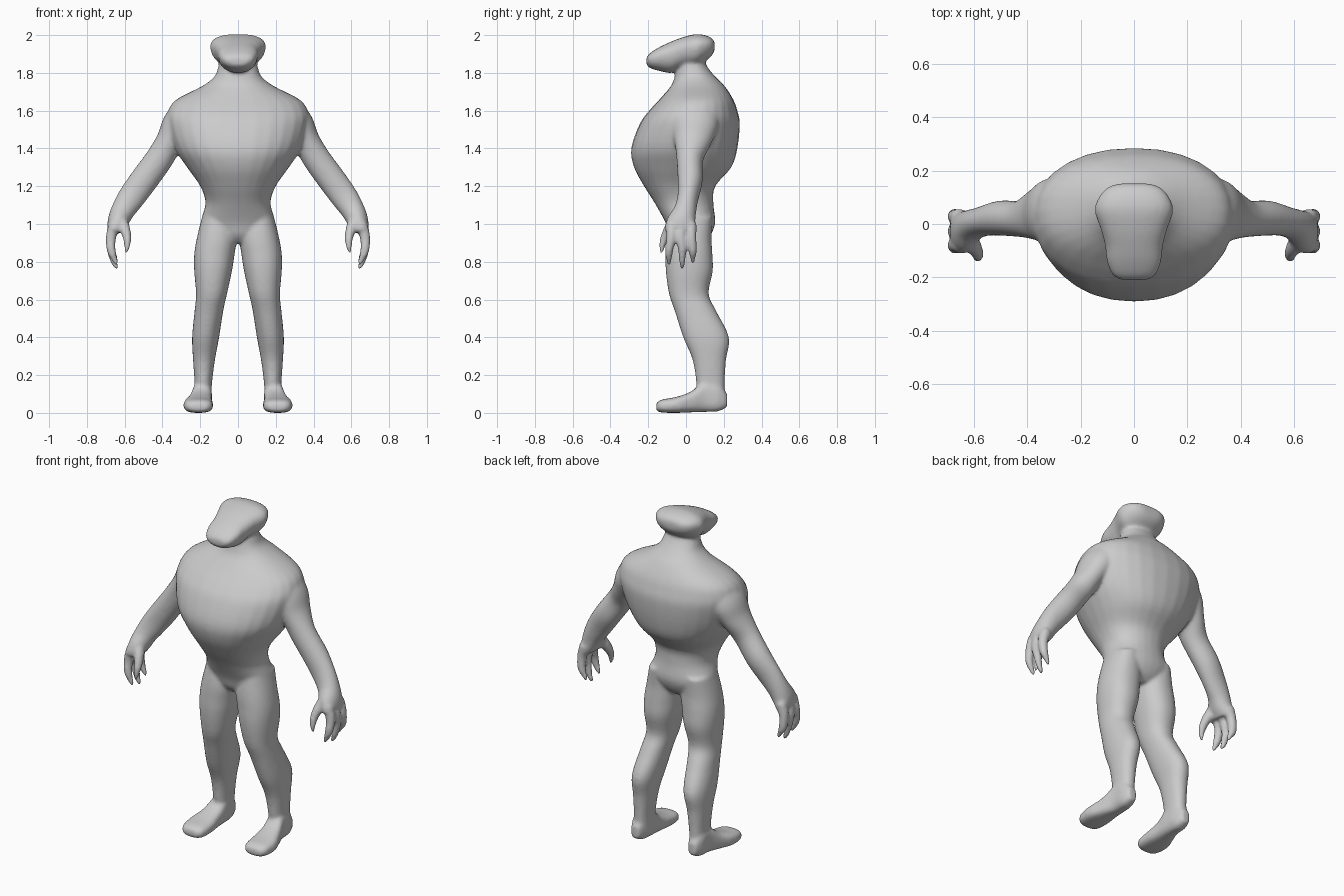
import bpy, bmesh, math
from mathutils import Vector

if "Cube" in bpy.data.objects:
    bpy.data.objects.remove(bpy.data.objects["Cube"])

N = 28
bm = bmesh.new()


def catmull(rows, steps=4):
    """Smoothly interpolate a list of number tuples."""
    out = []
    for i in range(len(rows) - 1):
        a, b, c, d = (rows[max(i - 1, 0)], rows[i], rows[i + 1], rows[min(i + 2, len(rows) - 1)])
        for s in range(steps):
            t = s / steps
            out.append([0.5 * (2 * q + (r - p) * t + (2 * p - 5 * q + 4 * r - w) * t * t
                               + (3 * q - p - 3 * r + w) * t ** 3)
                        for p, q, r, w in zip(a, b, c, d)])
    out.append(list(rows[-1]))
    return out


def skin(rings):
    """Closed tube through rings given as (centre, axis u, axis v, power, taper)."""
    loops = []
    for c, u, v, power, taper in rings:
        loop = []
        for k in range(N):
            a = 2 * math.pi * k / N
            ca, sa = math.cos(a), math.sin(a)
            p = math.copysign(abs(ca) ** (2 / power), ca)
            q = math.copysign(abs(sa) ** (2 / power), sa)
            loop.append(bm.verts.new(c + u * p * (1 + taper * q) + v * q))
        loops.append(loop)
    faces = [bm.faces.new(loops[0]), bm.faces.new(loops[-1])]
    for a, b in zip(loops, loops[1:]):
        for k in range(N):
            j = (k + 1) % N
            faces.append(bm.faces.new((a[k], a[j], b[j], b[k])))
    bmesh.ops.recalc_face_normals(bm, faces=faces)


def upright(rows, side=1, power=2.2):
    """Rows of (z, x0, x1, y front, y back)."""
    skin([(Vector((side * (x0 + x1) / 2, (y0 + y1) / 2, z)), Vector(((x1 - x0) / 2, 0, 0)),
           Vector((0, (y1 - y0) / 2, 0)), power, 0) for z, x0, x1, y0, y1 in catmull(rows)])


def lengthwise(rows, side=1, power=2.4, taper=0):
    """Rows of (y, x0, x1, z low, z high)."""
    skin([(Vector((side * (x0 + x1) / 2, y, (z0 + z1) / 2)), Vector(((x1 - x0) / 2, 0, 0)),
           Vector((0, 0, (z1 - z0) / 2)), power, taper) for y, x0, x1, z0, z1 in catmull(rows)])


def limb(rows, side=1):
    """Rows of (x, y, z, in-plane radius, depth radius)."""
    pts = [(Vector((side * x, y, z)), r, d) for x, y, z, r, d in catmull(rows)]
    rings = []
    for i, (c, r, d) in enumerate(pts):
        t = (pts[min(i + 1, len(pts) - 1)][0] - pts[max(i - 1, 0)][0]).normalized()
        u = t.cross(Vector((0, 1, 0))).normalized()
        rings.append((c, u * r, u.cross(t).normalized() * d, 2, 0))
    skin(rings)


# Torso and neck
torso = [(1.88, .09, -.03, .09), (1.83, .105, -.045, .115), (1.78, .125, -.06, .155),
         (1.73, .19, -.08, .205), (1.66, .325, -.14, .25), (1.6, .37, -.195, .272),
         (1.53, .375, -.245, .285), (1.4, .335, -.29, .272), (1.3, .27, -.275, .24),
         (1.2, .20, -.222, .155), (1.11, .172, -.165, .145), (1.01, .195, -.11, .155),
         (.94, .15, -.085, .13), (.9, .08, -.05, .09)]
upright([(z, -w, w, f, b) for z, w, f, b in torso])

# Head
head = [(-.21, .05, 1.845, 1.88), (-.19, .08, 1.825, 1.905), (-.14, .10, 1.81, 1.937),
        (-.08, .107, 1.80, 1.965), (-.02, .122, 1.825, 1.988), (.05, .145, 1.83, 2.005),
        (.10, .13, 1.86, 2.0), (.135, .10, 1.89, 1.985), (.152, .06, 1.92, 1.965)]
lengthwise([(y, -w, w, lo, hi) for y, w, lo, hi in head], taper=.15)

for s in (1, -1):
    # Leg
    upright([(1.04, .03, .19, -.09, .14), (.93, .008, .217, -.105, .135), (.84, .018, .232, -.108, .14),
             (.75, .032, .232, -.107, .142), (.63, .058, .222, -.09, .12), (.54, .078, .23, -.06, .16),
             (.40, .10, .243, -.015, .228), (.28, .122, .238, .035, .212), (.15, .138, .23, .055, .205),
             (.05, .14, .235, .06, .205)], s)
    # Foot
    lengthwise([(-.158, .165, .25, .012, .05), (-.13, .138, .28, .002, .07), (-.05, .132, .288, 0, .085),
                (.03, .138, .262, .003, .115), (.1, .138, .24, .005, .17), (.17, .145, .235, .008, .16),
                (.218, .165, .215, .03, .10)], s, 2.8)
    # Arm and palm
    limb([(.26, .05, 1.58, .10, .13), (.315, .045, 1.52, .09, .125), (.36, .035, 1.44, .074, .10),
          (.42, .02, 1.34, .074, .07), (.5, .022, 1.23, .075, .066), (.565, .01, 1.14, .072, .056),
          (.61, -.005, 1.07, .063, .06), (.637, -.025, 1.01, .055, .078), (.655, -.03, .965, .04, .085)], s)
    # Fingers
    for y0, y1, tip in ((-.078, -.09, .785), (-.028, -.02, .765), (.028, .036, .795)):
        limb([(.652, y0, 1.0, .032, .03), (.673, y0, .93, .028, .027), (.671, y1, .86, .024, .022),
              (.655, y1, tip + .03, .017, .016), (.638, y1, tip - .005, .008, .008)], s)
    # Thumb
    limb([(.625, -.05, 1.03, .035, .035), (.597, -.09, .97, .028, .03), (.586, -.118, .915, .021, .022),
          (.588, -.128, .875, .015, .016), (.594, -.13, .845, .008, .008)], s)

mesh = bpy.data.meshes.new("creature_body")
bm.to_mesh(mesh)
bm.free()
body = bpy.data.objects.new("creature_body", mesh)
bpy.context.collection.objects.link(body)

# Fuse the parts into one soft skin
fuse = body.modifiers.new("fuse", 'REMESH')
fuse.mode = 'VOXEL'
fuse.voxel_size = .009
fuse.use_smooth_shade = True
soften = body.modifiers.new("soften", 'SMOOTH')
soften.factor = .5
soften.iterations = 10
